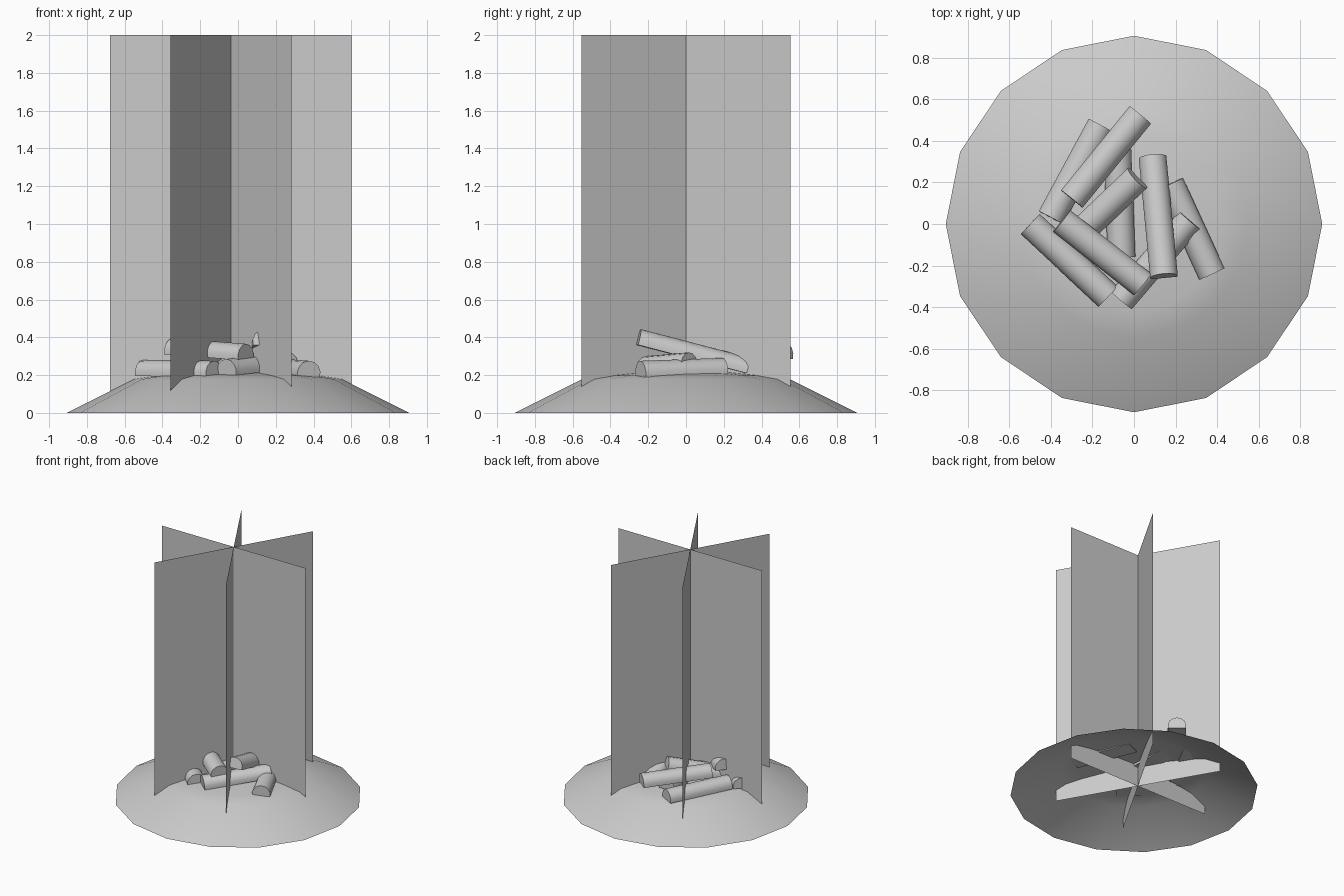
import bpy, bmesh
from math import sin, cos, pi, radians
from mathutils import Vector

if "Cube" in bpy.data.objects:
    bpy.data.objects.remove(bpy.data.objects["Cube"])


def finish(name, bm, smooth=True):
    me = bpy.data.meshes.new(name)
    bm.to_mesh(me)
    bm.free()
    ob = bpy.data.objects.new(name, me)
    bpy.context.collection.objects.link(ob)
    if smooth:
        bpy.ops.object.select_all(action='DESELECT')
        ob.select_set(True)
        bpy.context.view_layer.objects.active = ob
        bpy.ops.object.shade_smooth_by_angle(angle=radians(40))
    return ob


# Ash mound: open 16-sided dome built from rings
bm = bmesh.new()
N = 16
rings = []
for r, z in [(0.907, 0), (0.55, 0.178), (0.42, 0.198), (0.2, 0.218)]:
    rings.append([bm.verts.new((r * cos(2 * pi * i / N), r * sin(2 * pi * i / N), z)) for i in range(N)])
for a, b in zip(rings, rings[1:]):
    for i in range(N):
        j = (i + 1) % N
        bm.faces.new((a[i], a[j], b[j], b[i]))
top = bm.verts.new((0, 0, 0.224))
for i in range(N):
    bm.faces.new((rings[-1][i], rings[-1][(i + 1) % N], top))
finish("ash_mound", bm)


# Split logs: D-shaped section swept between two base points
def log(name, p, q, r=0.068):
    p, q = Vector(p), Vector(q)
    d = (q - p).normalized()
    side = d.cross(Vector((0, 0, 1))).normalized()
    up = side.cross(d)
    bm = bmesh.new()
    ends = []
    for c in (p, q):
        ring = []
        for k in range(9):
            a = radians(-15 + 210 * k / 8)
            ring.append(bm.verts.new(c + side * r * cos(a) + up * (r * sin(a) + r * 0.26)))
        ends.append(ring)
    a, b = ends
    for i in range(9):
        j = (i + 1) % 9
        bm.faces.new((a[i], a[j], b[j], b[i]))
    bm.faces.new(a[::-1])
    bm.faces.new(b)
    bmesh.ops.recalc_face_normals(bm, faces=bm.faces[:])
    finish(name, bm)


logs = [
    ((-0.16, 0.475, 0.19), (-0.40, 0.03, 0.20)),
    ((0.03, 0.525, 0.285), (-0.30, 0.12, 0.30)),
    ((0.02, 0.225, 0.31), (-0.30, -0.08, 0.21)),
    ((-0.35, 0.015, 0.31), (0.04, -0.29, 0.28)),
    ((-0.50, 0.00, 0.195), (-0.125, -0.35, 0.19)),
    ((0.09, 0.315, 0.21), (0.145, -0.26, 0.36)),
    ((0.175, 0.195, 0.205), (0.375, -0.24, 0.19)),
    ((0.27, 0.02, 0.235), (-0.06, -0.365, 0.20)),
    ((-0.08, 0.36, 0.21), (-0.06, -0.16, 0.205)),
]
for i, (p, q) in enumerate(logs):
    log(f"split_log_{i + 1}", p, q)

# Flame cards: three upright planes crossing on one axis
for i in range(3):
    a = pi * i / 3
    x, y = 0.64 * cos(a), 0.64 * sin(a)
    bm = bmesh.new()
    bm.faces.new([bm.verts.new((-0.038 + s * x, s * y, z))
                  for s, z in ((-1, 0.05), (1, 0.05), (1, 2), (-1, 2))])
    finish(f"flame_card_{i + 1}", bm, smooth=False)
